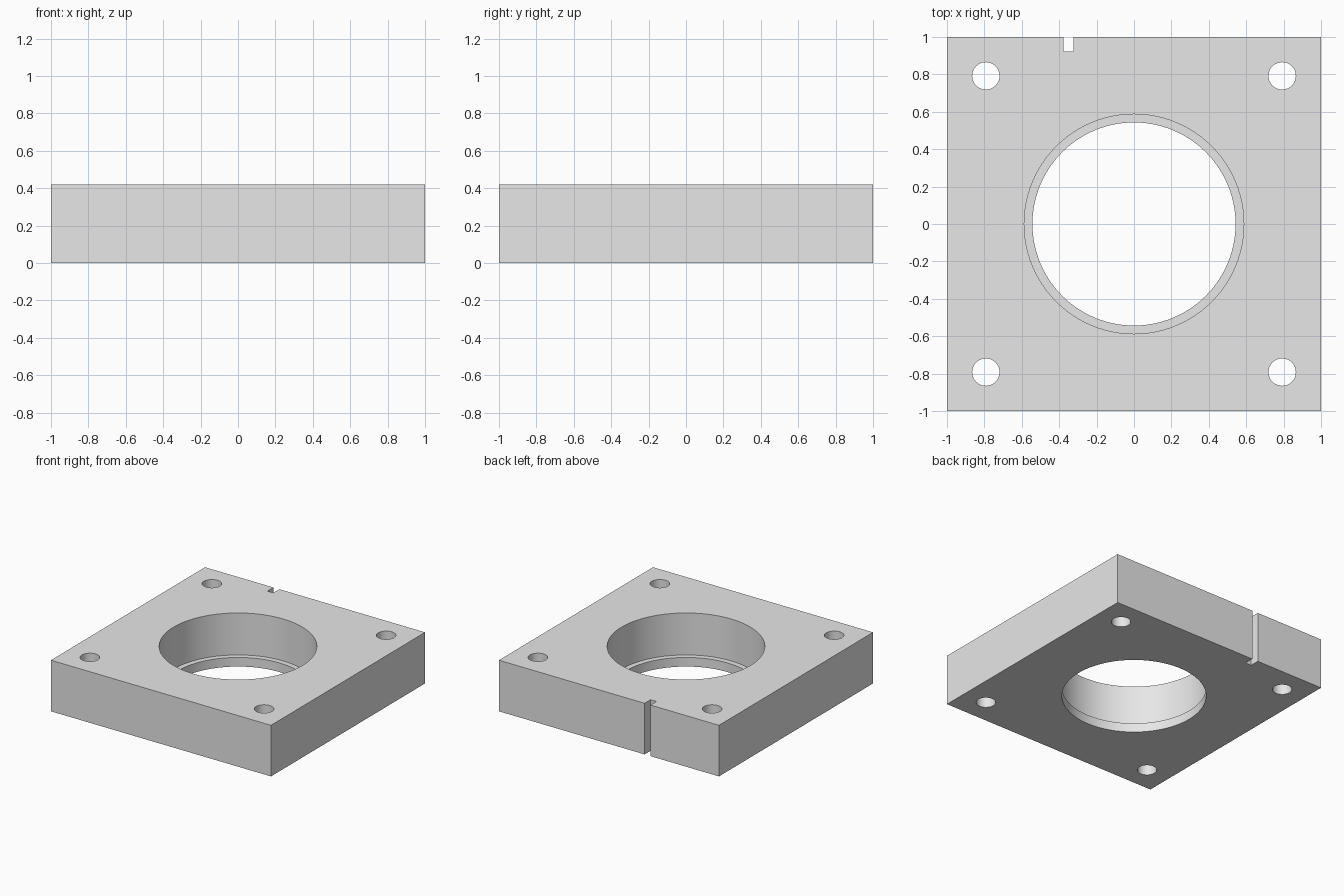
import bpy
import math

HEIGHT = 0.42
LEDGE_Z = 0.075

cube = bpy.data.objects.get("Cube")
if cube:
    bpy.data.objects.remove(cube, do_unlink=True)

# Single plain grey metal
grey = bpy.data.materials.new("light grey")
grey.use_nodes = True
colour = (0.8, 0.8, 0.8, 1)
grey.diffuse_color = colour
grey.node_tree.nodes["Principled BSDF"].inputs["Base Color"].default_value = colour


def box(name, x0, x1, y0, y1, z0, z1):
    bpy.ops.mesh.primitive_cube_add(
        size=1, location=((x0 + x1) / 2, (y0 + y1) / 2, (z0 + z1) / 2))
    obj = bpy.context.object
    obj.name = name
    obj.scale = (x1 - x0, y1 - y0, z1 - z0)
    bpy.ops.object.transform_apply(location=True, rotation=False, scale=True)
    return obj


def cylinder(name, x, y, radius, z0, z1, sides):
    bpy.ops.mesh.primitive_cylinder_add(
        vertices=sides, radius=radius, depth=z1 - z0, location=(x, y, (z0 + z1) / 2))
    obj = bpy.context.object
    obj.name = name
    return obj


def cut(target, cutter):
    cutter.hide_render = True
    mod = target.modifiers.new(cutter.name, 'BOOLEAN')
    mod.operation = 'DIFFERENCE'
    mod.solver = 'EXACT'
    mod.object = cutter
    bpy.context.view_layer.objects.active = target
    bpy.ops.object.modifier_apply(modifier=mod.name)
    bpy.data.objects.remove(cutter, do_unlink=True)


# Square plate
plate = box("bearing_plate", -1, 1, -1, 1, 0, HEIGHT)
plate.data.materials.append(grey)

# Stepped central bore: wide above, with a narrow ledge near the bottom
cut(plate, cylinder("counterbore", 0, 0, 0.587, LEDGE_Z, HEIGHT + 0.2, 96))
cut(plate, cylinder("through_bore", 0, 0, 0.543, -0.2, HEIGHT + 0.1, 96))

# Four corner bolt holes
for sx in (-1, 1):
    for sy in (-1, 1):
        cut(plate, cylinder("bolt_hole", sx * 0.792, sy * 0.792, 0.073,
                            -0.1, HEIGHT + 0.1, 48))

# Vertical slot in the back edge
cut(plate, box("edge_slot", -0.378, -0.324, 0.922, 1.1, -0.1, HEIGHT + 0.1))

# Smooth bores with crisp rims
bpy.ops.object.select_all(action='DESELECT')
plate.select_set(True)
bpy.context.view_layer.objects.active = plate
bpy.ops.object.shade_smooth_by_angle(angle=math.radians(30))
